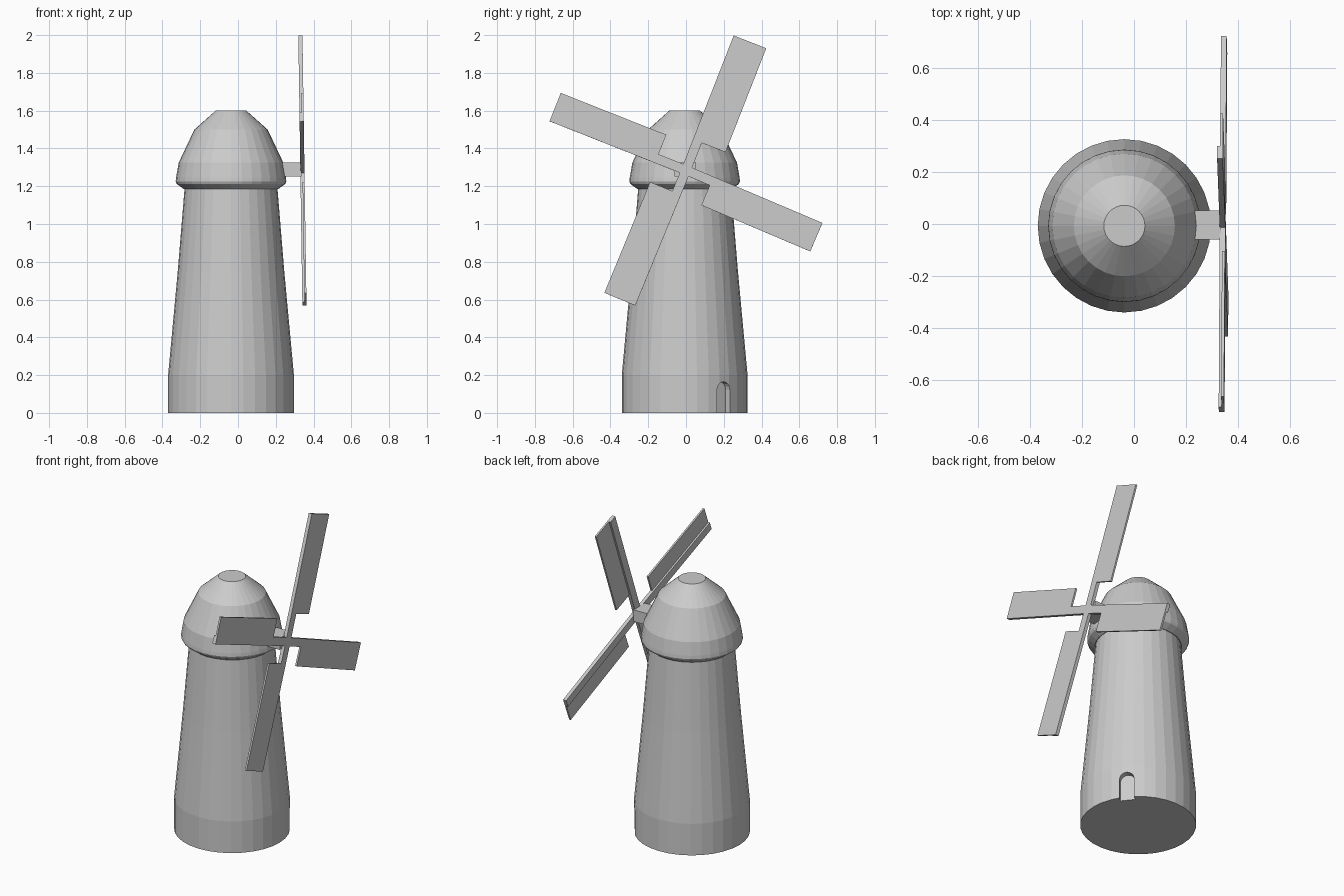
import bpy, bmesh, math
from mathutils import Matrix, Vector

if "Cube" in bpy.data.objects:
    bpy.data.objects.remove(bpy.data.objects["Cube"])

CX, CY = -0.037, -0.007   # tower axis


def finish(name, bm):
    bmesh.ops.recalc_face_normals(bm, faces=bm.faces)
    me = bpy.data.meshes.new(name)
    bm.to_mesh(me)
    bm.free()
    ob = bpy.data.objects.new(name, me)
    bpy.context.collection.objects.link(ob)
    return ob


def lathe(name, profile, sides=32):
    bm = bmesh.new()
    rings = []
    for r, z in profile:
        rings.append([bm.verts.new((CX + r * math.cos(2 * math.pi * i / sides),
                                    CY + r * math.sin(2 * math.pi * i / sides), z))
                      for i in range(sides)])
    for a, b in zip(rings, rings[1:]):
        for i in range(sides):
            j = (i + 1) % sides
            bm.faces.new((a[i], a[j], b[j], b[i]))
    bm.faces.new(rings[0])
    bm.faces.new(rings[-1])
    return finish(name, bm)


def prism(name, outline, x0, x1, matrix):
    """Extrude a (y, z) outline from x0 to x1, then transform."""
    bm = bmesh.new()
    face = bm.faces.new([bm.verts.new((x0, y, z)) for y, z in outline])
    ext = bmesh.ops.extrude_face_region(bm, geom=[face])
    verts = [v for v in ext['geom'] if isinstance(v, bmesh.types.BMVert)]
    bmesh.ops.translate(bm, verts=verts, vec=(x1 - x0, 0, 0))
    bm.transform(matrix)
    return finish(name, bm)


# Tapered tower and its domed cap
tower = lathe("tower", [(0.333, 0), (0.333, 0.2), (0.282, 0.75), (0.245, 1.2)])
lathe("cap", [(0.25, 1.185), (0.287, 1.212), (0.293, 1.225), (0.291, 1.245),
              (0.277, 1.325), (0.194, 1.5), (0.079, 1.602)])

# Arched doorway recess, cut into the tower base
w, spring = 0.043, 0.122
arch = [(-w, -0.02), (w, -0.02)] + [
    (w * math.cos(math.pi * i / 8), spring + w * math.sin(math.pi * i / 8)) for i in range(9)]
door = prism("door_cutter", arch, 0.295, 0.4,
             Matrix.Translation((CX, CY, 0)) @ Matrix.Rotation(math.radians(38.5), 4, 'Z'))
door.hide_render = True
cut = tower.modifiers.new("doorway", 'BOOLEAN')
cut.operation = 'DIFFERENCE'
cut.object = door
cut.solver = 'EXACT'
bpy.context.view_layer.objects.active = tower
bpy.ops.object.modifier_apply(modifier=cut.name)
bpy.data.objects.remove(door)

# Shaft from the cap to the rotor
prism("rotor_shaft", [(-0.06, 1.252), (0.052, 1.252), (0.052, 1.326), (-0.06, 1.326)],
      0.18, 0.335, Matrix.Identity(4))

# Rotor: slightly tilted; each sail is an arm flush with a thinner panel
tilt = Matrix.Translation((0.352, 0, 1.285)) @ Matrix.Rotation(-0.015, 4, 'Y')
hub = [(0.034 * math.cos(math.pi * i / 4), 0.034 * math.sin(math.pi * i / 4)) for i in range(8)]
prism("rotor_hub", hub, -0.022, 0, tilt)
sails = [  # angle, length, width, panel start
    (68.6, 0.756, 0.185, 0.165),
    (158.4, 0.767, 0.161, 0.166),
    (247.6, 0.765, 0.177, 0.130),
    (337.0, 0.774, 0.164, 0.147)]
for n, (angle, length, width, start) in enumerate(sails, 1):
    m = tilt @ Matrix.Rotation(math.radians(angle), 4, 'X')
    e = 0.025
    prism(f"sail_arm_{n}", [(0, -e), (length, -e), (length, e), (0, e)], -0.022, 0, m)
    prism(f"sail_panel_{n}", [(start, e - width), (length, e - width), (length, -e), (start, -e)],
          -0.011, 0, m)
